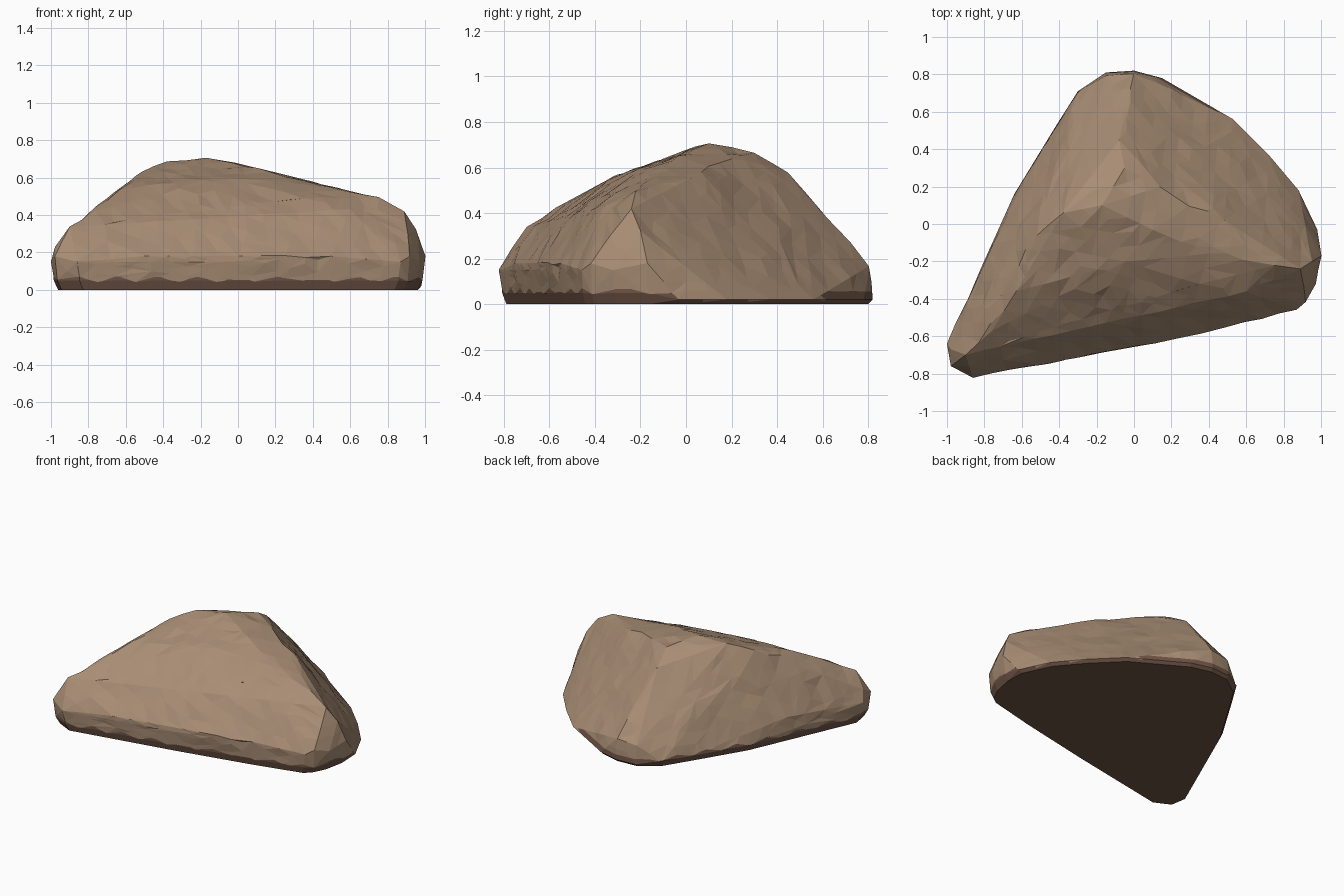
import bpy, bmesh, math
from mathutils import Vector, noise

if "Cube" in bpy.data.objects:
    bpy.data.objects.remove(bpy.data.objects["Cube"])

# Widest outline of the boulder, seen from above
OUTLINE = [(-1, -.64), (-.98, -.76), (-.86, -.82), (-.5, -.75), (-.07, -.67), (.5, -.55),
           (.87, -.46), (.92, -.42), (.97, -.32), (1, -.17), (.98, -.03), (.88, .18),
           (.72, .37), (.53, .56), (.35, .66), (.15, .78), (0, .82), (-.15, .81),
           (-.3, .71), (-.42, .52), (-.64, .16), (-.75, -.1), (-.82, -.3)]

# Ridges, crown and front shoulder
CREST = [(-.98, -.67, .23), (-.9, -.7, .34), (-.76, -.57, .42), (-.63, -.36, .54),
         (-.52, -.06, .63), (-.38, .06, .69), (-.17, .1, .71), (-.05, .3, .665),
         (-.08, .45, .58), (-.04, .5, .51), (.14, .2, .64), (.48, .02, .55),
         (.75, -.22, .49), (.89, -.24, .42), (.95, -.2, .32), (0, .81, .17), (-.15, .79, .15),
         (.1, -.03, .645), (.4, -.16, .565), (0, -.5, .375), (0, -.4, .465), (-.05, -.2, .595),
         (.6, -.36, .43), (.35, -.32, .49)]


def material(name, colour):
    m = bpy.data.materials.new(name)
    m.diffuse_color = (*colour, 1)
    m.use_nodes = True
    m.node_tree.nodes["Principled BSDF"].inputs["Base Color"].default_value = m.diffuse_color
    return m


def back_right(x, y):
    return x + y > .45 and y > -.05


bm = bmesh.new()
for i, (x, y) in enumerate(OUTLINE):
    if back_right(x, y):            # this side runs straight down to the ground
        rings = [(1, .02), (.975, 0)]
    elif y > .1:                    # rear left side
        rings = [(1, .045), (.97, 0)]
    else:                           # undercut front and ends
        rings = [(1, .15 + .03 * (i % 2)), (.985, .05), (.962, 0)]
    for s, z in rings:
        bm.verts.new((x * s, y * s, z))
for p in CREST:
    bm.verts.new(p)
bmesh.ops.convex_hull(bm, input=bm.verts[:])
loose = [v for v in bm.verts if not v.link_faces]
bmesh.ops.delete(bm, geom=loose, context='VERTS')

# Break the big planes into small facets, clearing slivers
for limit in (.5, .28, .15):
    for _ in range(2):
        long_edges = [e for e in bm.edges if e.calc_length() > limit
                      and max(v.co.z for v in e.verts) > .001]
        if long_edges:
            bmesh.ops.subdivide_edges(bm, edges=long_edges, cuts=1)
            bmesh.ops.triangulate(bm, faces=bm.faces[:], quad_method='BEAUTY')
upper = [v for v in bm.verts if v.co.z > .2]
bmesh.ops.remove_doubles(bm, verts=upper, dist=.035)
flat = [e for e in bm.edges if len(e.link_faces) == 2 and e.calc_face_angle(1) < .15]
bmesh.ops.beautify_fill(bm, faces=bm.faces[:], edges=flat, method='ANGLE')

# Cut the dark base band with a scalloped upper edge
CUT = .056
bmesh.ops.bisect_plane(bm, geom=bm.verts[:] + bm.edges[:] + bm.faces[:], dist=.002,
                       plane_co=(0, 0, CUT), plane_no=(0, 0, 1))
bmesh.ops.triangulate(bm, faces=bm.faces[:])
bm.normal_update()
moves = {}
for v in bm.verts:
    x, y, z = v.co
    if abs(z - CUT) < .003:
        if not back_right(x, y):
            moves[v] = Vector((0, 0, .014 * math.sin(x * 26 + y * 17)))
    elif z > .1:
        n = noise.noise(v.co * 4.5) * .01 + noise.noise(v.co * 13) * .01
        moves[v] = v.normal * n
for f in bm.faces:
    c = f.calc_center_median()
    top = .016 if back_right(c.x, c.y) and c.y < .6 else CUT
    f.material_index = 1 if c.z < top else 0
    f.smooth = False
for v, d in moves.items():
    v.co += d
bmesh.ops.recalc_face_normals(bm, faces=bm.faces[:])

mesh = bpy.data.meshes.new("boulder")
bm.to_mesh(mesh)
bm.free()
mesh.materials.append(material("tan stone", (.39, .265, .175)))
mesh.materials.append(material("dark brown base", (.16, .09, .062)))
boulder = bpy.data.objects.new("boulder", mesh)
bpy.context.collection.objects.link(boulder)
